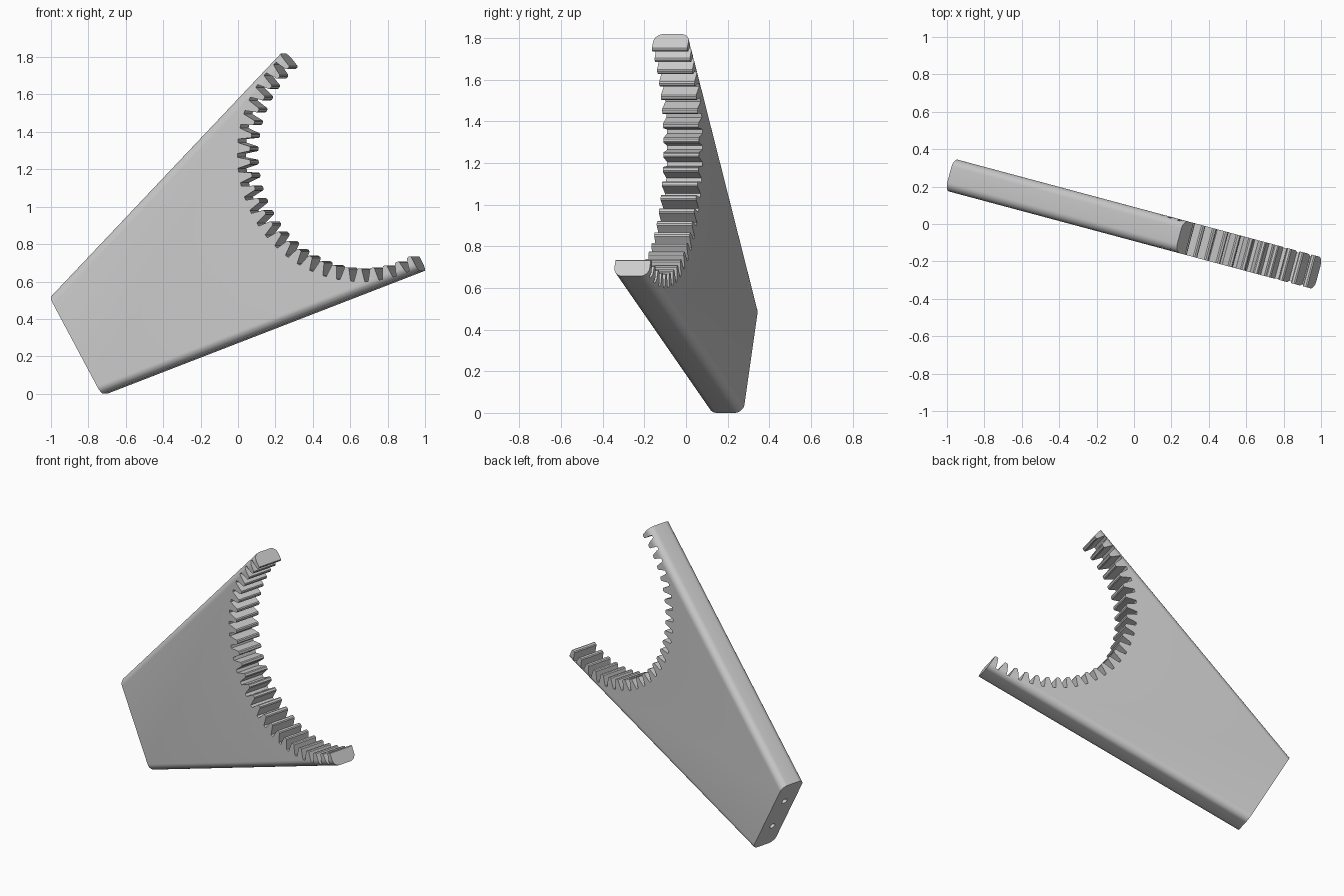
import bpy, bmesh, math
from math import radians, cos, sin
from mathutils import Vector, Matrix

cube = bpy.data.objects.get("Cube")
if cube:
    bpy.data.objects.remove(cube)

THICK = 0.176
TURN = Matrix.Rotation(radians(-15), 4, "Z")
CENTRE = Vector((0.70, 1.28))
TIP_R, ROOT_R = 0.61, 0.68
FIRST, LAST, TEETH = 131.0, 296.0, 26

grey = bpy.data.materials.new("plain_grey")
grey.use_nodes = True
grey.diffuse_color = (0.6, 0.6, 0.6, 1)
grey.node_tree.nodes["Principled BSDF"].inputs["Base Color"].default_value = (0.6, 0.6, 0.6, 1)


def prism(name, outline, depth, bevel_sides=()):
    """Extrude an x-z outline along y; round the long edges of chosen sides."""
    bm = bmesh.new()
    front = [bm.verts.new((p[0], -depth / 2, p[1])) for p in outline]
    back = [bm.verts.new((p[0], depth / 2, p[1])) for p in outline]
    n = len(outline)
    bm.faces.new(front)
    bm.faces.new(back[::-1])
    for i in range(n):
        j = (i + 1) % n
        bm.faces.new((front[j], front[i], back[i], back[j]))
    rims = [bm.edges.get((ring[i], ring[(i + 1) % n]))
            for i in bevel_sides for ring in (front, back)]
    if rims:
        bmesh.ops.bevel(bm, geom=rims, offset=0.045, segments=8, profile=0.5, affect="EDGES")
    bmesh.ops.recalc_face_normals(bm, faces=bm.faces)
    mesh = bpy.data.meshes.new(name)
    bm.to_mesh(mesh)
    bm.free()
    obj = bpy.data.objects.new(name, mesh)
    bpy.context.collection.objects.link(obj)
    return obj


def cut(target, cutter):
    cutter.hide_render = True
    mod = target.modifiers.new("cut", "BOOLEAN")
    mod.operation, mod.solver, mod.object = "DIFFERENCE", "EXACT", cutter
    bpy.context.view_layer.objects.active = target
    bpy.ops.object.modifier_apply(modifier=mod.name)
    bpy.data.objects.remove(cutter)


def polar(angle, r):
    return CENTRE + r * Vector((cos(radians(angle)), sin(radians(angle))))


# Tapered plate with rounded long edges
upper = Vector((-1.022, 0.52))
lower = Vector((-0.735, 0.0))
lower_far = lower + 2.0 * Vector((cos(radians(20.5)), sin(radians(20.5))))
upper_far = upper + 2.0 * Vector((cos(radians(45.6)), sin(radians(45.6))))
plate = prism("toothed_plate", [upper, lower, lower_far, upper_far], THICK, (1, 3))
plate.data.materials.append(grey)

# Toothed arc, closed off by the open side of the sector
pitch = (LAST - FIRST) / (TEETH - 1)
arc = [polar(FIRST - 1.4, 1.3)]
for i in range(TEETH):
    a = FIRST + i * pitch
    if i > 0:
        arc += [polar(a - 2.5, ROOT_R), polar(a - 1.8, ROOT_R - 0.035)]
    arc += [polar(a - 1.2, TIP_R + 0.005), polar(a - 0.6, TIP_R), polar(a + 0.6, TIP_R), polar(a + 1.2, TIP_R + 0.005)]
    if i < TEETH - 1:
        arc += [polar(a + 1.8, ROOT_R - 0.035), polar(a + 2.5, ROOT_R)]
arc += [polar(LAST + 1.4, 1.3), polar(0, 1.8), polar(60, 1.8)]
cut(plate, prism("arc_cutter", arc, 1))

# Two mounting holes in the narrow end
edge = lower - upper
inward = Vector((-edge.y, 0, edge.x)).normalized()
for t in (0.29, 0.69):
    p = upper + edge * t
    bpy.ops.mesh.primitive_cylinder_add(vertices=24, radius=0.02, depth=0.4,
                                        location=(p.x, 0, p.y))
    hole = bpy.context.object
    hole.rotation_euler = inward.to_track_quat("Z", "Y").to_euler()
    bpy.context.view_layer.update()
    cut(plate, hole)

# Turn the plate and shade the rounded edges smooth
plate.data.transform(TURN)
bpy.ops.object.select_all(action="DESELECT")
plate.select_set(True)
bpy.context.view_layer.objects.active = plate
bpy.ops.object.shade_smooth_by_angle(angle=radians(25))
